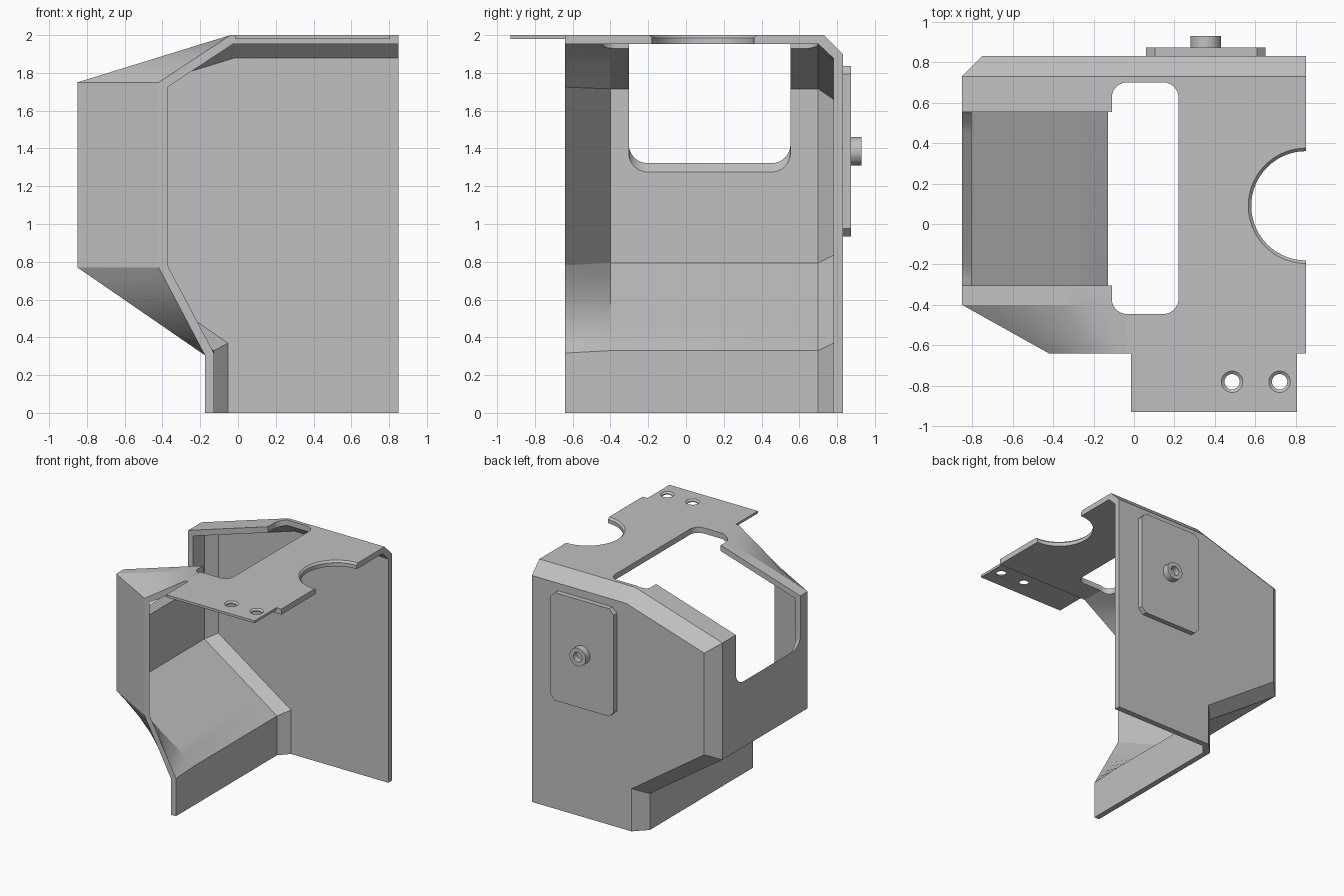
import bpy, bmesh, math
from mathutils import Vector

if "Cube" in bpy.data.objects:
    bpy.data.objects.remove(bpy.data.objects["Cube"])

grey = bpy.data.materials.new("sheet grey")
grey.diffuse_color = (0.53, 0.53, 0.53, 1)
grey.use_nodes = True
grey.node_tree.nodes["Principled BSDF"].inputs["Base Color"].default_value = grey.diffuse_color


def finish(name, bm):
    bmesh.ops.recalc_face_normals(bm, faces=bm.faces[:])
    me = bpy.data.meshes.new(name)
    bm.to_mesh(me)
    bm.free()
    me.materials.append(grey)
    ob = bpy.data.objects.new(name, me)
    bpy.context.collection.objects.link(ob)
    return ob


def loft(name, rings):
    """Closed solid through a list of equal-length rings, capped at both ends."""
    bm = bmesh.new()
    vs = [[bm.verts.new(p) for p in r] for r in rings]
    n = len(vs[0])
    for a, b in zip(vs, vs[1:]):
        for i in range(n):
            j = (i + 1) % n
            bm.faces.new((a[i], a[j], b[j], b[i]))
    bm.faces.new(vs[0])
    bm.faces.new(vs[-1])
    return finish(name, bm)


def circle(cx, cy, r, n=48):
    return [(cx + r * math.cos(2 * math.pi * i / n),
             cy + r * math.sin(2 * math.pi * i / n)) for i in range(n)]


def rounded(x0, x1, y0, y1, r, n=8):
    """Rectangle with rounded corners; n=1 gives cut corners."""
    pts = []
    for k, (cx, cy) in enumerate(((x1 - r, y1 - r), (x0 + r, y1 - r),
                                  (x0 + r, y0 + r), (x1 - r, y0 + r))):
        for i in range(n + 1):
            a = math.pi / 2 * (k + i / n)
            pts.append((cx + r * math.cos(a), cy + r * math.sin(a)))
    return pts


def cut(ob, cutter):
    cutter.hide_render = True
    m = ob.modifiers.new("cut", 'BOOLEAN')
    m.operation, m.solver, m.object = 'DIFFERENCE', 'EXACT', cutter
    bpy.context.view_layer.objects.active = ob
    bpy.ops.object.modifier_apply(modifier=m.name)
    bpy.data.objects.remove(cutter)


def smooth(ob, deg):
    bpy.ops.object.select_all(action='DESELECT')
    ob.select_set(True)
    bpy.context.view_layer.objects.active = ob
    bpy.ops.object.shade_smooth_by_angle(angle=math.radians(deg))


# Folded shell: x,z profiles of the body and of its narrower front rim
BODY = [(-.175, 0), (-.175, .305), (-.85, .77), (-.85, 1.75), (-.04, 2), (.85, 2)]
RIM = [(-.175, 0), (-.175, .305), (-.42, .77), (-.42, 1.75), (-.04, 2), (.85, 2)]
T = .047


def inset(profile, d):
    p = [Vector(q) for q in profile]
    nrm = []
    for a, b in zip(p, p[1:]):
        e = (b - a).normalized()
        nrm.append(Vector((e.y, -e.x)))
    out = []
    for i, q in enumerate(p):
        a, b = nrm[max(i - 1, 0)], nrm[min(i, len(nrm) - 1)]
        out.append(q + (a + b) * (d / (1 + a.dot(b))))
    return out


def section(profile, d, y, steps=8):
    p = inset(profile, d)
    pts = [a.lerp(b, i / steps) for a, b in zip(p, p[1:]) for i in range(steps)] + [p[-1]]
    return [(q.x, y, q.y) for q in pts]


outer = [(RIM, 0, -.64), (BODY, 0, -.40), (BODY, 0, .73), (BODY, .10, .83)]
inner = [(RIM, T, -.64), (BODY, T, -.40), (BODY, T, .70), (BODY, .122, .78)]
bm = bmesh.new()
O, I = [[[bm.verts.new(p) for p in section(*s)] for s in side] for side in (outer, inner)]
for a, b in list(zip(O, O[1:])) + list(zip(I, I[1:])) + [(O[0], I[0])]:
    for i in range(len(a) - 1):
        bm.faces.new((a[i], a[i + 1], b[i + 1], b[i]))
for k in (0, -1):                                  # open ends of the sheet
    for j in range(3):
        bm.faces.new((O[j][k], O[j + 1][k], I[j + 1][k], I[j][k]))
co, ci = bm.verts.new((.85, .83, 0)), bm.verts.new((.85, .78, 0))
bm.faces.new(O[3] + [co])                          # back wall
bm.faces.new(I[3] + [ci])
for k in (0, -1):
    bm.faces.new((O[3][k], co, ci, I[3][k]))
shell = finish("folded_shell", bm)

# Roof slot
slot = rounded(-.11, .22, -.445, .70, .075)
cut(shell, loft("slot_cutter", [[(x, y, z) for x, y in slot] for z in (1.6, 2.2)]))

# Side window with a sloping sill, open through the sloped roof
win = rounded(-.303, .553, 1.275, 2.9, .10)
cut(shell, loft("window_cutter",
                [[(x, y, z - (x + .803)) for y, z in win] for x in (-1, -.1)]))

# Half-round notch with a chamfered upper edge
cut(shell, loft("notch_cutter", [[(x, y, z) for x, y in circle(.85, .09, r, 96)]
                                 for r, z in ((.285, 2.1), (.285, 2), (.27, 1.985), (.27, 1.8))]))
smooth(shell, 13)

# Thin front tab with two countersunk holes
tab_outline = [(-.015, -.93), (.805, -.93), (.805, -.64), (-.015, -.64)]
tab = loft("front_tab", [[(x, y, z) for x, y in tab_outline] for z in (1.98, 2)])
for hx in (.485, .72):
    cut(tab, loft("hole_cutter", [[(x, y, z) for x, y in circle(hx, -.78, r)]
                                  for r, z in ((.053, 2.1), (.053, 2), (.038, 1.988), (.038, 1.9))]))
smooth(tab, 25)

# Back plate with cut corners
plate = rounded(.06, .65, .933, 1.837, .043, 1)
loft("back_plate", [[(x, y, z) for x, z in plate] for y in (.83, .873)])

# Hollow stud on the plate
stud = loft("back_stud", [[(x, y, z) for x, z in circle(.355, 1.385, r)]
                          for r, y in ((.075, .873), (.075, .93), (.04, .93), (.04, .88))])
smooth(stud, 30)
